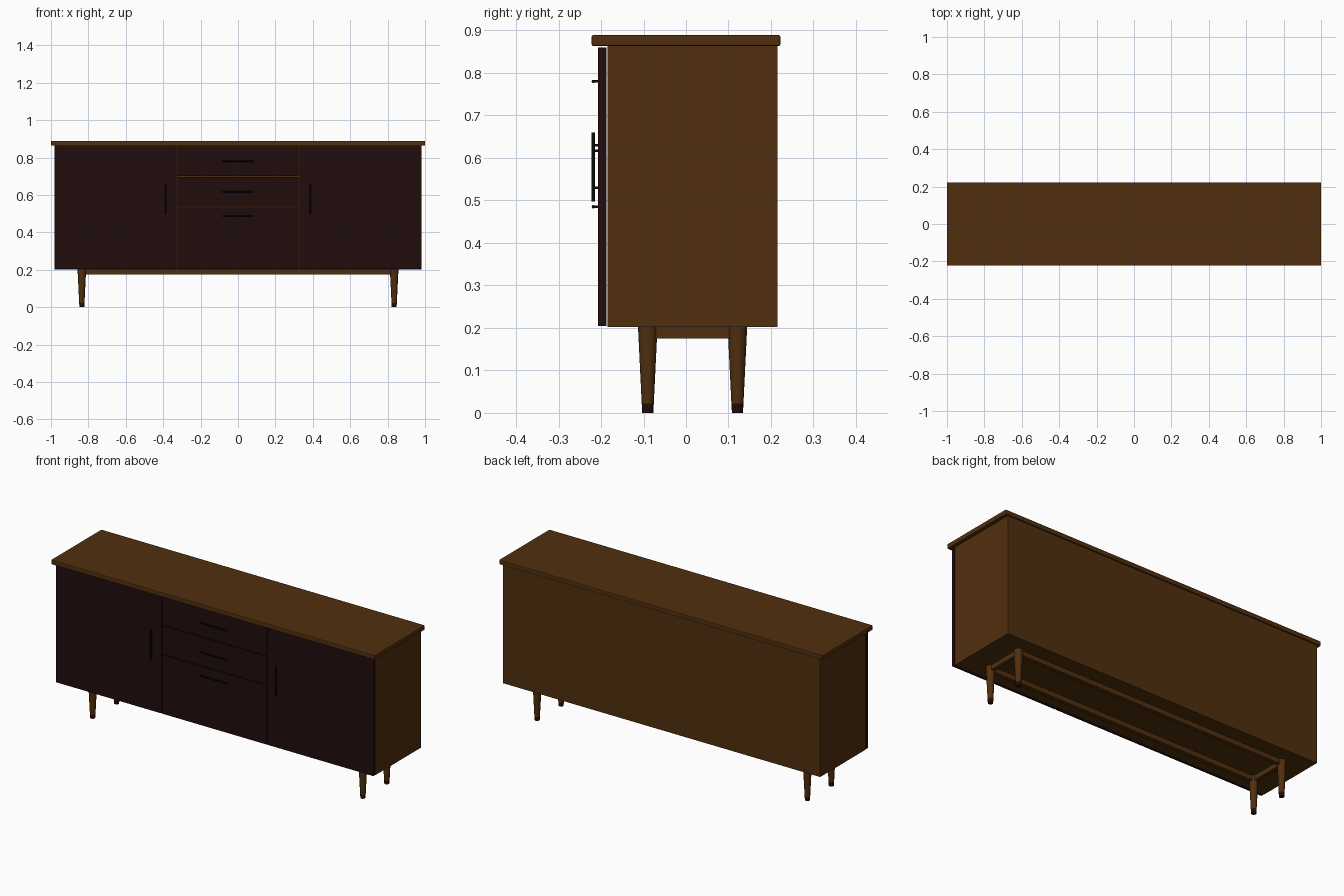
import bpy, math
from mathutils import Vector

if "Cube" in bpy.data.objects:
    bpy.data.objects.remove(bpy.data.objects["Cube"])


def material(name, rgb):
    m = bpy.data.materials.new(name)
    m.diffuse_color = (*rgb, 1)
    m.use_nodes = True
    m.node_tree.nodes["Principled BSDF"].inputs["Base Color"].default_value = m.diffuse_color
    return m


WOOD = material("walnut wood", (0.082, 0.028, 0.0045))
DARK = material("dark front", (0.0155, 0.0035, 0.0038))
METAL = material("black metal", (0.004, 0.003, 0.003))


def box(name, x, y, z, mat, bevel=0.0):
    """Box from (min, max) pairs on each axis."""
    bpy.ops.mesh.primitive_cube_add(size=1, location=[sum(p) / 2 for p in (x, y, z)])
    o = bpy.context.object
    o.name = name
    o.scale = [p[1] - p[0] for p in (x, y, z)]
    bpy.ops.object.transform_apply(location=False, rotation=False, scale=True)
    if bevel:
        b = o.modifiers.new("bevel", 'BEVEL')
        b.width, b.segments = bevel, 2
    o.data.materials.append(mat)
    return o


def taper(name, x, y, z0, z1, r0, r1, mat):
    """Upright tapered round post."""
    bpy.ops.mesh.primitive_cone_add(vertices=32, radius1=r0, radius2=r1,
                                    depth=z1 - z0, location=(x, y, (z0 + z1) / 2))
    o = bpy.context.object
    o.name = name
    o.data.materials.append(mat)
    bpy.ops.object.shade_smooth_by_angle(angle=math.radians(40))


def rod(name, a, b, r):
    """Round metal rod between two points."""
    a, b = Vector(a), Vector(b)
    bpy.ops.mesh.primitive_cylinder_add(vertices=16, radius=r, depth=(b - a).length,
                                        location=(a + b) / 2)
    o = bpy.context.object
    o.name = name
    o.rotation_euler = (b - a).to_track_quat('Z', 'Y').to_euler()
    o.data.materials.append(METAL)
    bpy.ops.object.shade_smooth_by_angle(angle=math.radians(40))


# Carcass
box("top_board", (-1, 1), (-0.222, 0.222), (0.863, 0.889), WOOD, 0.004)
box("bottom_board", (-0.98, 0.98), (-0.185, 0.215), (0.202, 0.225), WOOD)
box("back_panel", (-0.957, 0.957), (0.195, 0.215), (0.225, 0.863), WOOD)
for s, side in ((-1, "left"), (1, "right")):
    xs = sorted((s * 0.957, s * 0.98))
    box(side + "_side_panel", xs, (-0.185, 0.215), (0.225, 0.863), WOOD)
    xs = sorted((s * 0.317, s * 0.337))
    box(side + "_divider", xs, (-0.185, 0.195), (0.225, 0.863), WOOD)

# Doors and drawer fronts
FY = (-0.207, -0.187)
for s, side in ((-1, "left"), (1, "right")):
    box(side + "_door", sorted((s * 0.328, s * 0.981)), FY, (0.204, 0.86), DARK, 0.001)
    # Vertical door handle
    x = s * 0.385
    rod(side + "_door_handle", (x, -0.218, 0.498), (x, -0.218, 0.66), 0.004)
    for z in (0.53, 0.63):
        rod(side + "_door_handle_post", (x, -0.218, z), (x, -0.205, z), 0.003)

for i, (z0, z1, hz) in enumerate(((0.700, 0.86, 0.78), (0.537, 0.695, 0.617),
                                  (0.204, 0.532, 0.485))):
    box(f"drawer_front_{i + 1}", (-0.324, 0.324), FY, (z0, z1), DARK, 0.001)
    rod(f"drawer_handle_{i + 1}", (-0.082, -0.218, hz), (0.082, -0.218, hz), 0.004)
    for x in (-0.05, 0.05):
        rod(f"drawer_handle_post_{i + 1}", (x, -0.218, hz), (x, -0.205, hz), 0.003)

# Legs with dark feet
LX, LY = 0.835, (-0.09, 0.121)
for s, side in ((-1, "left"), (1, "right")):
    for y, end in zip(LY, ("front", "back")):
        taper(f"{end}_{side}_leg", s * LX, y, 0.022, 0.203, 0.0142, 0.023, WOOD)
        taper(f"{end}_{side}_foot", s * LX, y, 0, 0.022, 0.013, 0.0142, DARK)
    # Short rails
    box(side + "_rail", (s * LX - 0.011, s * LX + 0.011), LY, (0.175, 0.203), WOOD)

# Long rails
for y, end in zip(LY, ("front", "back")):
    box(end + "_rail", (-LX, LX), (y - 0.011, y + 0.011), (0.175, 0.203), WOOD)
